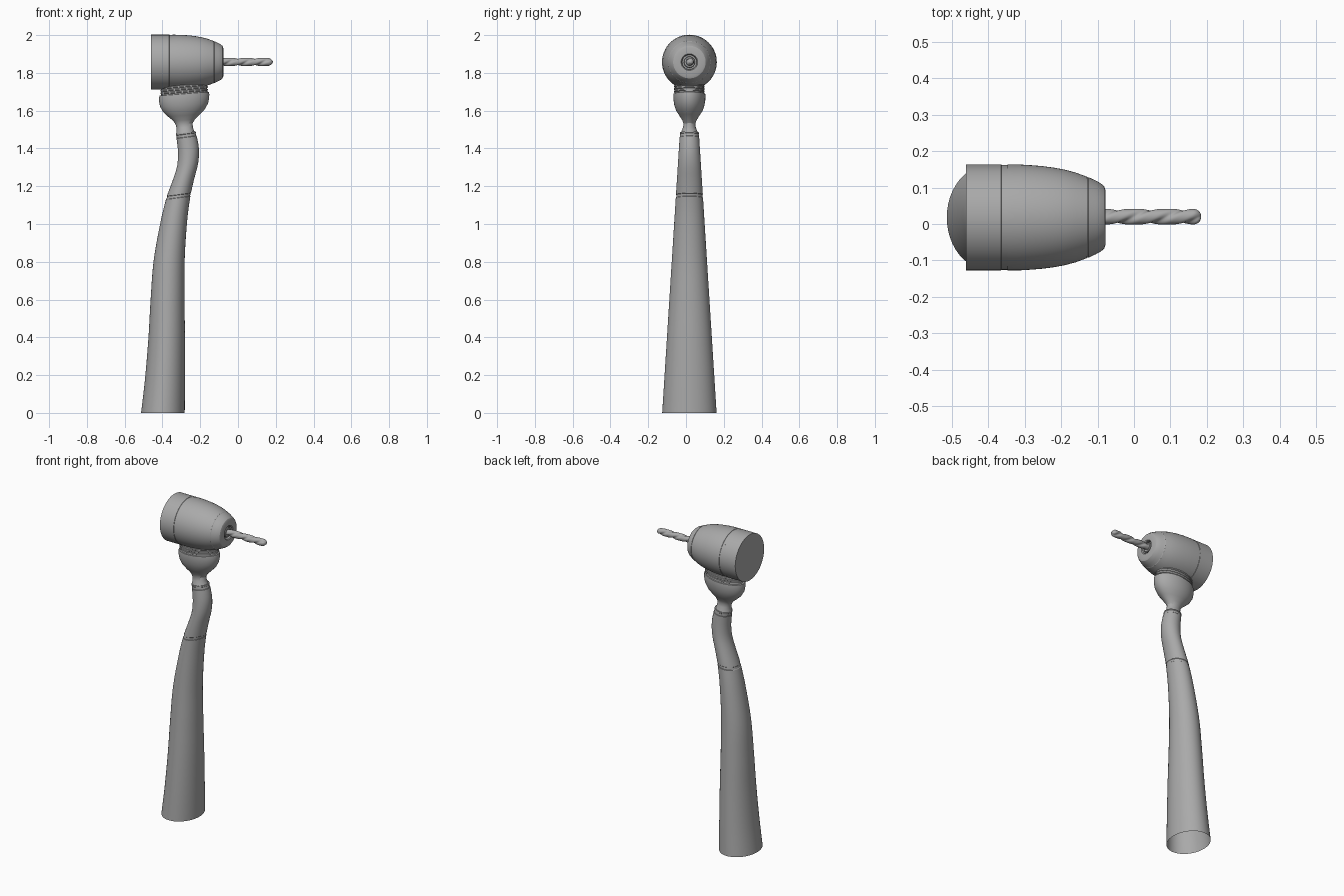
import bpy, bmesh
from math import sin, cos, pi, radians

if "Cube" in bpy.data.objects:
    bpy.data.objects.remove(bpy.data.objects["Cube"])

CY = 0.018          # common centre plane in y
HZ = 1.857          # height of the head axis

steel = bpy.data.materials.new("dark_grey")
steel.diffuse_color = (0.4, 0.4, 0.4, 1)
steel.use_nodes = True
steel.node_tree.nodes["Principled BSDF"].inputs["Base Color"].default_value = steel.diffuse_color


def loft(name, rings, cap_start=True):
    """Skin a list of point rings and cap the ends."""
    bm = bmesh.new()
    loops = [[bm.verts.new(p) for p in ring] for ring in rings]
    n = len(loops[0])
    for a, b in zip(loops, loops[1:]):
        for i in range(n):
            j = (i + 1) % n
            bm.faces.new((a[i], a[j], b[j], b[i]))
    if cap_start:
        bm.faces.new(loops[0])
    bm.faces.new(loops[-1])
    bmesh.ops.recalc_face_normals(bm, faces=bm.faces[:])
    me = bpy.data.meshes.new(name)
    bm.to_mesh(me)
    bm.free()
    me.materials.append(steel)
    ob = bpy.data.objects.new(name, me)
    bpy.context.collection.objects.link(ob)
    bpy.ops.object.select_all(action='DESELECT')
    ob.select_set(True)
    bpy.context.view_layer.objects.active = ob
    bpy.ops.object.shade_smooth_by_angle(angle=radians(30))
    return ob


def upright_ring(cx, z, rx, ry, slope=0.0, n=48):
    pts = []
    for i in range(n):
        a = 2 * pi * i / n
        dx = rx * cos(a)
        pts.append((cx + dx, CY + ry * sin(a), z + slope * dx))
    return pts


def axial_ring(x, r, n=64):
    return [(x, CY + r * cos(2 * pi * i / n), HZ + r * sin(2 * pi * i / n)) for i in range(n)]


def spline(table, z):
    """Smooth interpolation of rows (z, left, right)."""
    k = 0
    while k < len(table) - 2 and z > table[k + 1][0]:
        k += 1
    p, q = table[k], table[k + 1]
    o, s = table[max(k - 1, 0)], table[min(k + 2, len(table) - 1)]
    h = q[0] - p[0]
    t = (z - p[0]) / h
    out = []
    for c in (1, 2):
        m0 = (q[c] - o[c]) / (q[0] - o[0]) * h
        m1 = (s[c] - p[c]) / (s[0] - p[0]) * h
        out.append((2*t**3 - 3*t**2 + 1) * p[c] + (t**3 - 2*t**2 + t) * m0
                   + (3*t**2 - 2*t**3) * q[c] + (t**3 - t**2) * m1)
    return out


# Handle: curved, tapering, elliptical, open at the bottom, with two grooves
side = [(0, -.513, -.282), (.175, -.493, -.281), (.39, -.475, -.281), (.6, -.463, -.283),
        (.81, -.447, -.282), (1.02, -.41, -.268), (1.15, -.378, -.250), (1.235, -.347, -.231),
        (1.315, -.322, -.211), (1.395, -.318, -.207), (1.49, -.33, -.226)]
grooves = (1.147, 1.468)
levels = [(i * 0.03, 1) for i in range(50)]
levels = [l for l in levels if all(abs(l[0] - g) > .012 for g in grooves)] + [(1.484, 1)]
for g in grooves:
    levels += [(g - .009, 1), (g - .007, .97), (g + .007, .97), (g + .009, 1)]
rings = []
for z, s in sorted(levels):
    l, r = spline(side, z)
    slope = 0.13 * min(1, z / 1.1)
    rings.append(upright_ring((l + r) / 2, z, s * (r - l) / 2, s * (.144 - .0632 * z), slope))
loft("handle", rings, cap_start=False)

# Neck: waist, bulb and ringed collar below the head
neck = [(1.475, .052, .047), (1.492, .046, .042), (1.51, .043, .034), (1.53, .045, .031),
        (1.55, .057, .038), (1.575, .085, .054), (1.60, .110, .070), (1.63, .127, .080),
        (1.655, .132, .084), (1.675, .133, .085), (1.689, .131, .084), (1.691, .123, .079)]
for i in range(3):
    z = 1.696 + i * .014
    neck += [(z, .122, .078), (z + .002, .126, .081), (z + .008, .126, .081), (z + .010, .122, .078)]
neck += [(1.77, .120, .077)]
loft("neck", [upright_ring(-.285 + .007 * max(0, 1.53 - z) / .05, z, rx, ry, .08)
              for z, rx, ry in neck])

# Head: turned body with a back band, nose and recessed chuck opening
head = [(-.46, .145), (-.364, .145), (-.363, .1435), (-.347, .1435), (-.346, .145), (-.31, .1448),
        (-.28, .143), (-.25, .1405), (-.22, .1365), (-.19, .131), (-.16, .123), (-.129, .1115),
        (-.128, .110), (-.126, .109), (-.125, .1105), (-.105, .101), (-.092, .094), (-.082, .086),
        (-.078, .075), (-.078, .044), (-.083, .039), (-.10, .038), (-.10, .022)]
loft("head", [axial_ring(x, r) for x, r in head])

# Chuck collar inside the opening
loft("chuck", [axial_ring(x, r, 32) for x, r in [(-.11, .03), (-.085, .03), (-.082, .027), (-.082, .015)]])

# Drill bit: fluted section twisted along the axis with a rounded tip
rings = []
N = 32
for k in range(81):
    x = -.11 + .294 * k / 80
    t = max(0, (x - .162) / .0225)
    size = .0215 * max(.12, (1 - min(1, t) ** 2) ** .5)
    ring = []
    for i in range(N):
        a = 2 * pi * i / N
        r = size * (1 - .28 * abs(sin(a)) ** 6)
        b = a - x * 2 * pi / .18
        ring.append((x, CY + .002 + r * cos(b), HZ + .001 + r * sin(b)))
    rings.append(ring)
loft("drill_bit", rings)
